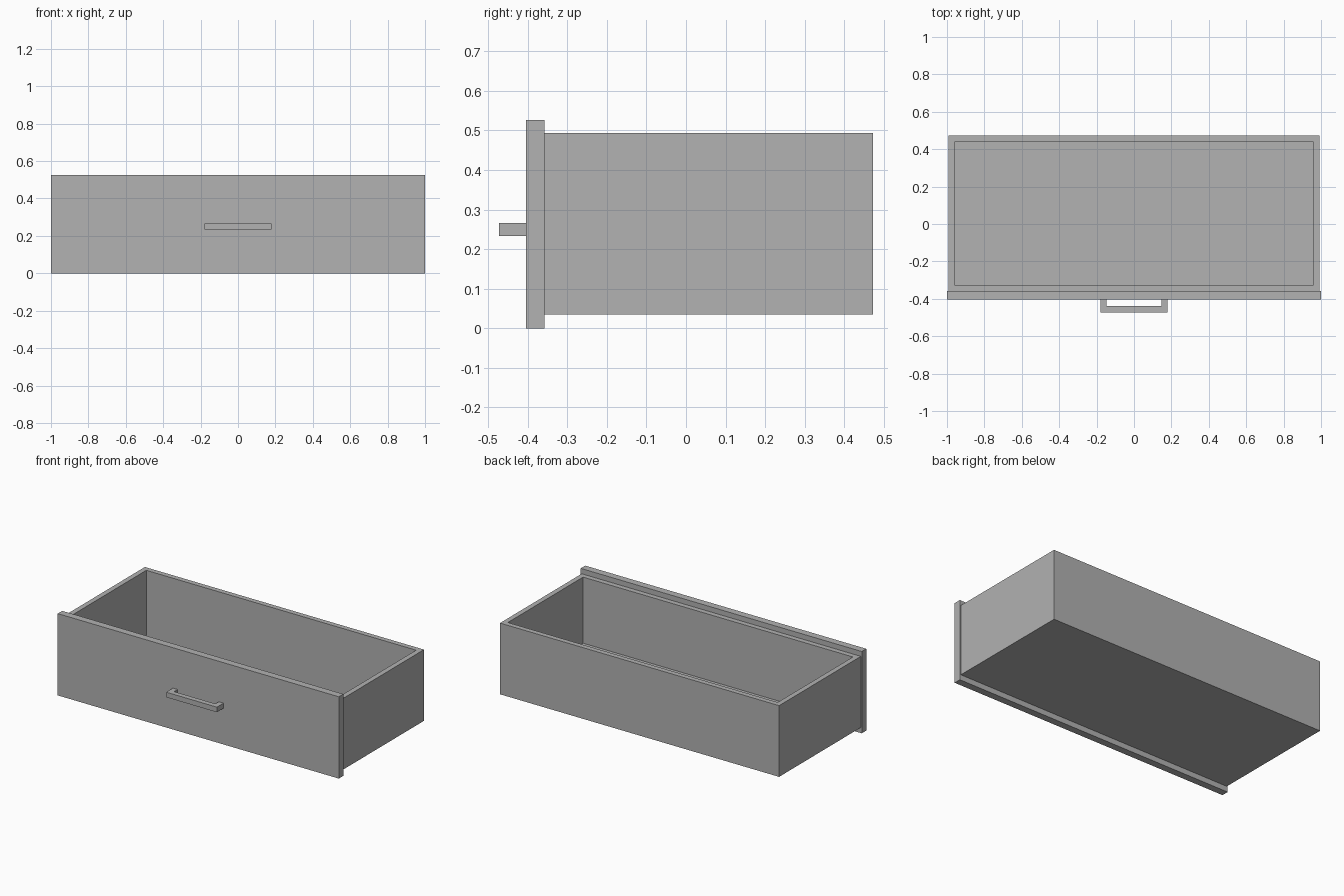
import bpy
import bmesh
from mathutils import Vector

if "Cube" in bpy.data.objects:
    bpy.data.objects.remove(bpy.data.objects["Cube"], do_unlink=True)

GREY = (0.445, 0.445, 0.445, 1.0)
mat = bpy.data.materials.new("plain_grey")
mat.use_nodes = True
mat.diffuse_color = GREY
mat.node_tree.nodes["Principled BSDF"].inputs["Base Color"].default_value = GREY

WALL = 0.033


def finish(name, bm):
    bmesh.ops.recalc_face_normals(bm, faces=bm.faces)
    mesh = bpy.data.meshes.new(name)
    bm.to_mesh(mesh)
    bm.free()
    mesh.materials.append(mat)
    obj = bpy.data.objects.new(name, mesh)
    bpy.context.collection.objects.link(obj)
    return obj


def block(low, high):
    """Box between two opposite corners."""
    low, high = Vector(low), Vector(high)
    bm = bmesh.new()
    bmesh.ops.create_cube(bm, size=1)
    bmesh.ops.scale(bm, vec=high - low, verts=bm.verts)
    bmesh.ops.translate(bm, vec=(low + high) / 2, verts=bm.verts)
    return bm


# Front panel, slightly larger than the box behind it
finish("front_panel", block((-1, -0.404, 0), (1, -0.358, 0.526)))

# Open box: inset the top face and push it down to the floor
bm = block((-0.993, -0.358, 0.035), (0.993, 0.472, 0.493))
bm.normal_update()
top = max(bm.faces, key=lambda f: f.normal.z)
bmesh.ops.inset_region(bm, faces=[top], thickness=WALL, use_even_offset=True)
walls = bmesh.ops.extrude_face_region(bm, geom=[top])
floor_verts = [g for g in walls["geom"] if isinstance(g, bmesh.types.BMVert)]
if top.is_valid:
    bmesh.ops.delete(bm, geom=[top], context="FACES_ONLY")
for v in floor_verts:
    v.co.z = 0.035 + WALL
finish("drawer_box", bm)

# Handle: U-shaped outline raised to its thickness
half, back, front = 0.18, -0.404, -0.472
outline = [(-half, back), (-half, front), (half, front), (half, back),
           (half - WALL, back), (half - WALL, front + WALL),
           (WALL - half, front + WALL), (WALL - half, back)]
bm = bmesh.new()
face = bm.faces.new([bm.verts.new((x, y, 0.233)) for x, y in outline])
raised = bmesh.ops.extrude_face_region(bm, geom=[face])
bmesh.ops.translate(bm, vec=(0, 0, WALL),
                    verts=[g for g in raised["geom"] if isinstance(g, bmesh.types.BMVert)])
finish("handle", bm)
